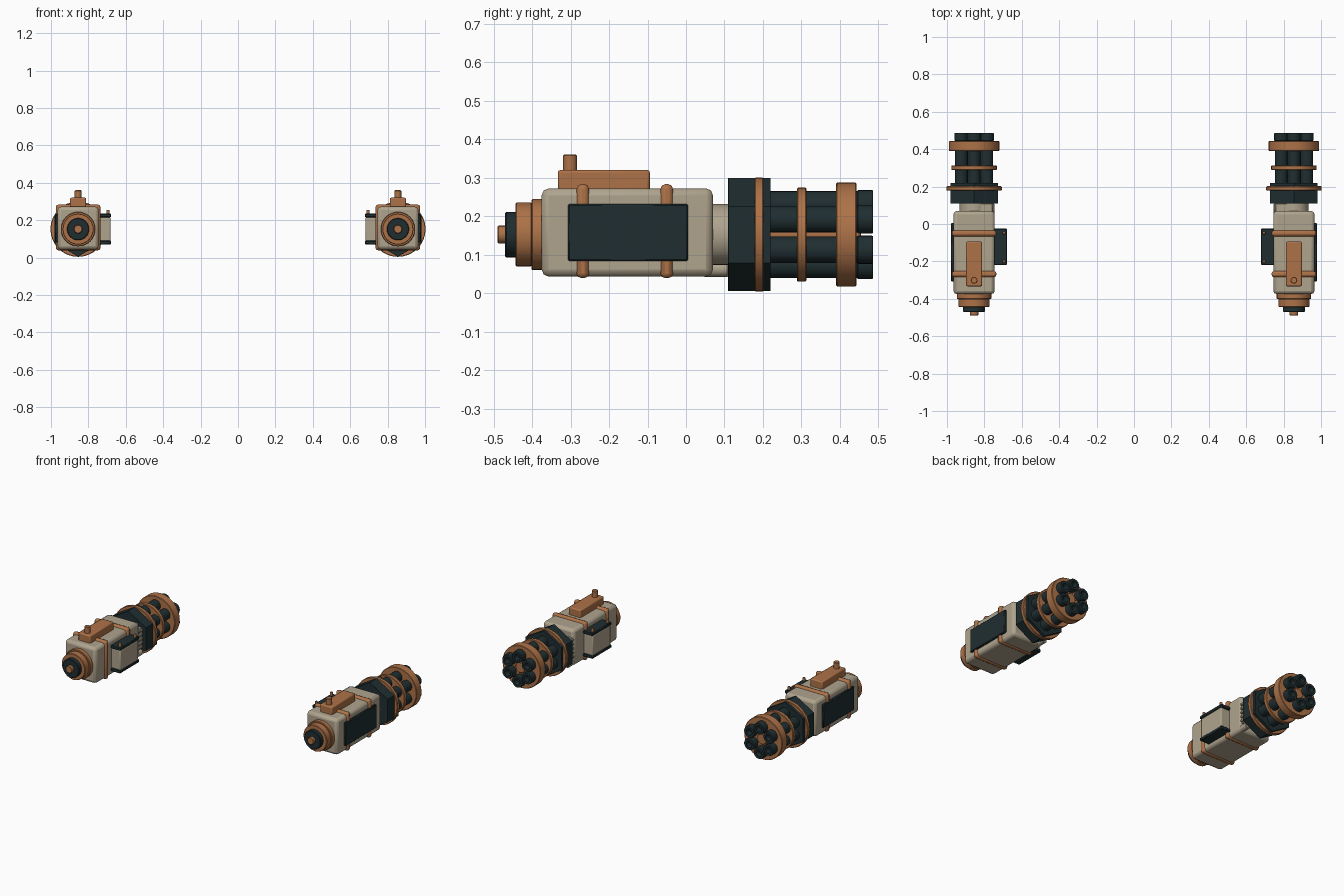
import bpy, bmesh, math
from mathutils import Matrix, Vector

if "Cube" in bpy.data.objects:
    bpy.data.objects.remove(bpy.data.objects["Cube"], do_unlink=True)


def make_material(name, rgb):
    mat = bpy.data.materials.new(name)
    mat.use_nodes = True
    color = (*rgb, 1)
    mat.diffuse_color = color
    mat.node_tree.nodes["Principled BSDF"].inputs["Base Color"].default_value = color
    return mat


BEIGE = make_material("beige paint", (0.43, 0.37, 0.27))
BRONZE = make_material("bronze", (0.42, 0.17, 0.065))
DARK = make_material("dark gunmetal", (0.014, 0.027, 0.03))

SPACING = 0.855   # distance of each gun from the middle
AXIS_Z = 0.152    # height of the barrel axis


def finish(bm, name, side, mat, bevel=0, segments=2):
    """Turn a bmesh (x = outward) into an object on one gun."""
    bmesh.ops.transform(bm, matrix=Matrix.Diagonal((side, 1, 1, 1)), verts=bm.verts)
    bmesh.ops.recalc_face_normals(bm, faces=bm.faces)
    mesh = bpy.data.meshes.new(name)
    bm.to_mesh(mesh)
    bm.free()
    mesh.materials.append(mat)
    obj = bpy.data.objects.new(name, mesh)
    obj.location.x = side * SPACING
    bpy.context.collection.objects.link(obj)
    if bevel:
        mod = obj.modifiers.new("Bevel", "BEVEL")
        mod.width, mod.segments = bevel, segments
    bpy.ops.object.select_all(action="DESELECT")
    obj.select_set(True)
    bpy.context.view_layer.objects.active = obj
    bpy.ops.object.shade_smooth_by_angle(angle=math.radians(32))
    return obj


def box(name, side, mat, x, y, z, bevel=0, segments=2):
    """Box from (min, max) ranges."""
    bm = bmesh.new()
    bmesh.ops.create_cube(bm, size=1)
    for v in bm.verts:
        v.co = Vector([(a + b) / 2 + c * (b - a) for (a, b), c in zip((x, y, z), v.co)])
    finish(bm, name, side, mat, bevel, segments)


def lathe(name, side, mat, profile, sides=32, x=0, z=AXIS_Z, upright=False):
    """Spin (radius, along) points round the y axis, or the z axis if upright."""
    bm = bmesh.new()
    rings = []
    for r, along in profile:
        ring = []
        for i in range(sides):
            a = math.pi / 2 + math.tau * i / sides
            c, s = r * math.cos(a), r * math.sin(a)
            ring.append(bm.verts.new((c, s, along) if upright else (c, along, s)))
        rings.append(ring)
    for lower, upper in zip(rings, rings[1:]):
        for i in range(sides):
            j = (i + 1) % sides
            bm.faces.new((lower[i], lower[j], upper[j], upper[i]))
    bm.faces.new(rings[0])
    bm.faces.new(rings[-1])
    if upright:
        bmesh.ops.translate(bm, vec=(x, z, 0), verts=bm.verts)
    else:
        bmesh.ops.translate(bm, vec=(x, 0, z), verts=bm.verts)
    finish(bm, name, side, mat)


def disc(name, side, mat, r, y0, y1, sides=32, chamfer=0.003, **place):
    lathe(name, side, mat, [(r - chamfer, y0), (r, y0 + chamfer),
                            (r, y1 - chamfer), (r - chamfer, y1)], sides, **place)


for side, label in ((1, "left"), (-1, "right")):
    # Receiver body, straps and outer panel
    box(label + "_receiver", side, BEIGE, (-0.11, 0.11), (-0.375, 0.07), (0.043, 0.272), 0.018)
    for n, y in enumerate((-0.268, -0.05)):
        box(f"{label}_strap_{n}", side, BRONZE, (-0.119, 0.119), (y - 0.016, y + 0.016),
            (0.039, 0.283), 0.012)
    box(label + "_outer_panel", side, DARK, (0.1, 0.123), (-0.307, 0.005), (0.083, 0.232), 0.004, 1)

    # Top housing with its knob
    box(label + "_top_housing", side, BRONZE, (-0.043, 0.043), (-0.333, -0.094), (0.26, 0.32), 0.007)
    lathe(label + "_knob", side, BRONZE, [(0.018, 0.31), (0.018, 0.357), (0.015, 0.36)],
          16, z=-0.301, upright=True)

    # Inner ammunition box between two dark plates
    box(label + "_ammo_box", side, BEIGE, (-0.173, -0.1), (-0.213, -0.032), (0.085, 0.215), 0.006)
    for n, (low, high) in enumerate(((0.07, 0.09), (0.215, 0.235))):
        box(f"{label}_ammo_plate_{n}", side, DARK, (-0.176, -0.1), (-0.22, -0.025), (low, high), 0.004, 1)
    for n, y in enumerate((-0.2, -0.048)):
        lathe(f"{label}_bolt_{n}", side, BRONZE, [(0.009, 0.23), (0.009, 0.252), (0.007, 0.255)],
              12, x=-0.16, z=y, upright=True)

    # Stepped end cap
    disc(label + "_cap_wide", side, BRONZE, 0.092, -0.402, -0.36)
    disc(label + "_cap_narrow", side, BRONZE, 0.083, -0.443, -0.4)
    disc(label + "_cap_dark", side, DARK, 0.059, -0.47, -0.44)
    disc(label + "_cap_tip", side, BRONZE, 0.023, -0.49, -0.465, 20)

    # Neck with ribbed feed chute
    disc(label + "_neck", side, BEIGE, 0.079, 0.05, 0.12)
    box(label + "_feed_chute", side, BEIGE, (-0.1, -0.03), (0.06, 0.11), (0.085, 0.222), 0.004, 1)
    for n in range(5):
        z = 0.095 + n * 0.027
        box(f"{label}_chute_rib_{n}", side, BEIGE, (-0.11, -0.06), (0.065, 0.107), (z, z + 0.014), 0.003, 1)
    disc(label + "_drain_pipe", side, BEIGE, 0.02, 0.045, 0.11, 12, x=-0.088, z=0.062)

    # Hexagonal drum and its collar
    disc(label + "_drum", side, DARK, 0.147, 0.109, 0.22, 6, 0.001)
    disc(label + "_drum_collar", side, BRONZE, 0.148, 0.178, 0.202)

    # Six barrels round a shaft, held by two discs
    disc(label + "_shaft", side, BRONZE, 0.034, 0.2, 0.455, 20)
    for n in range(6):
        a = math.radians(30 + 60 * n)
        lathe(f"{label}_barrel_{n}", side, DARK,
              [(0.034, 0.21), (0.034, 0.445), (0.037, 0.447), (0.037, 0.483), (0.035, 0.486),
               (0.02, 0.486), (0.018, 0.455)],
              20, x=0.079 * math.cos(a), z=AXIS_Z + 0.079 * math.sin(a))
    disc(label + "_barrel_clamp", side, BRONZE, 0.122, 0.288, 0.313)
    disc(label + "_muzzle_clamp", side, BRONZE, 0.135, 0.39, 0.443)
